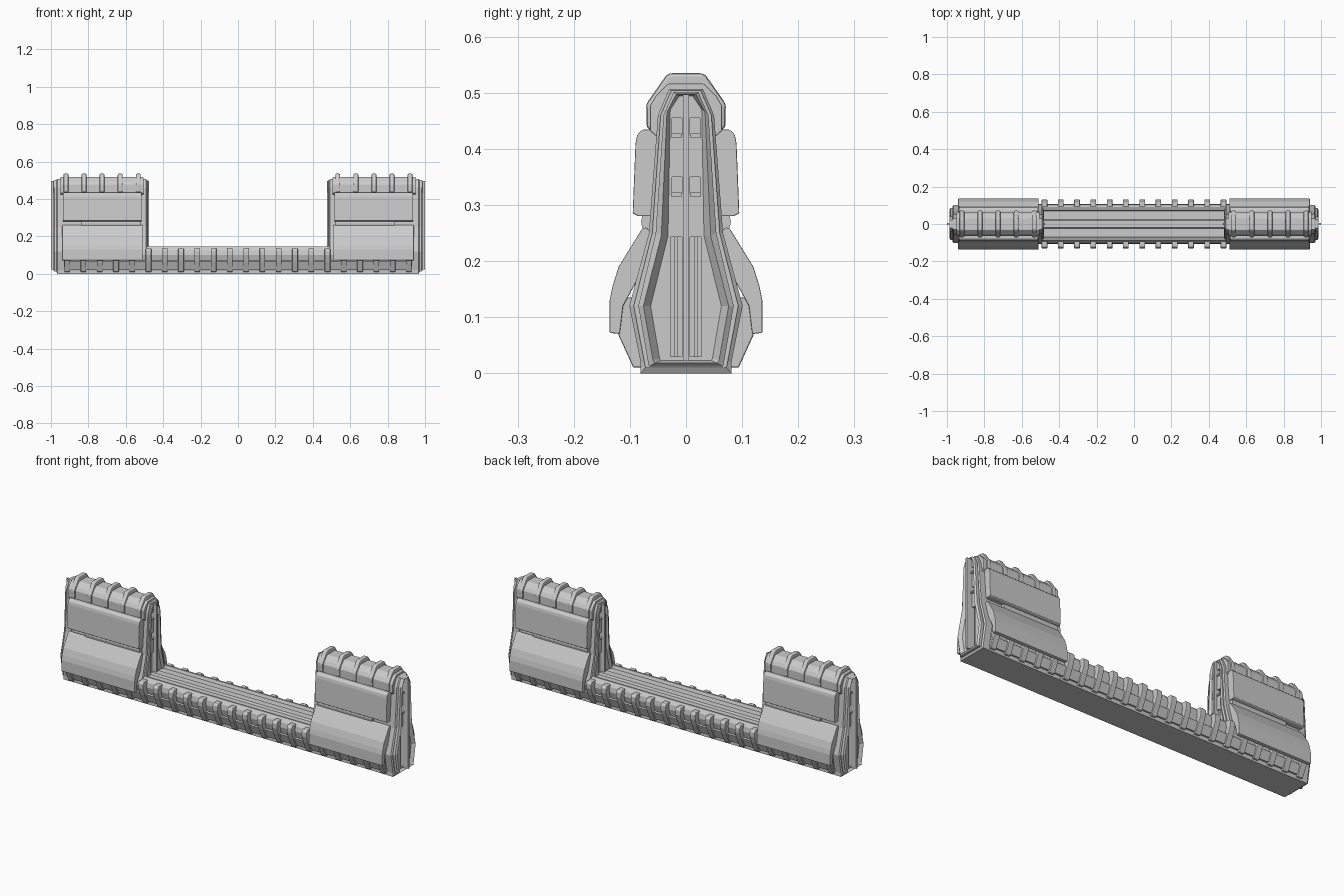
import bpy, bmesh


def full(half):
    """Close a right-hand (y, z) half outline by mirroring it across y = 0."""
    return half + [(-y, z) for y, z in reversed(half)]


def loft(bm, loops):
    """Skin a list of (outline, x) loops and cap both ends."""
    rows = [[bm.verts.new((x, y, z)) for y, z in pts] for pts, x in loops]
    n = len(rows[0])
    for a, b in zip(rows, rows[1:]):
        for i in range(n):
            j = (i + 1) % n
            bm.faces.new((a[i], a[j], b[j], b[i]))
    bm.faces.new(rows[0])
    bm.faces.new(rows[-1])


def make(name, lofts, mirror=(True, False), bevel=0.0, cutter=None):
    bm = bmesh.new()
    for loops in lofts:
        loft(bm, loops)
    bmesh.ops.recalc_face_normals(bm, faces=bm.faces)
    me = bpy.data.meshes.new(name)
    bm.to_mesh(me)
    bm.free()
    ob = bpy.data.objects.new(name, me)
    bpy.context.collection.objects.link(ob)
    if cutter:
        m = ob.modifiers.new("slots", 'BOOLEAN')
        m.object = cutter
        m.solver = 'EXACT'
    if bevel:
        m = ob.modifiers.new("bevel", 'BEVEL')
        m.width = bevel
        m.segments = 2
        m.limit_method = 'ANGLE'
    if any(mirror):
        m = ob.modifiers.new("mirror", 'MIRROR')
        m.use_axis = (mirror[0], mirror[1], False)
        m.use_clip = False
        m.use_mirror_merge = False
    return ob


def prism(pts, x0, x1):
    return [(pts, x0), (pts, x1)]


def box(x0, x1, y0, y1, z0, z1):
    return prism([(y0, z0), (y1, z0), (y1, z1), (y0, z1)], x0, x1)


# Long base rail with a grooved top
rail = full([(0.08, 0), (0.08, 0.015), (0.104, 0.10), (0.10, 0.125), (0.085, 0.145),
             (0.076, 0.145), (0.07, 0.13), (0.024, 0.13), (0.018, 0.14)])
make("base_rail", [prism(rail, -0.93, 0.93)], mirror=(False, False))

# Ribs along both sides of the rail
rib = [(0.078, 0.01), (0.094, 0.01), (0.119, 0.065), (0.131, 0.10),
       (0.131, 0.125), (0.122, 0.135), (0.09, 0.135)]
make("base_ribs", [prism(rib, 0.0435 * k - 0.015, 0.0435 * k + 0.015)
                   for k in range(1, 22, 2)], mirror=(True, True), bevel=0.003)

# Side strip behind the ribs
make("side_strip", [prism([(0.08, 0.02), (0.09, 0.02), (0.108, 0.065),
                           (0.102, 0.07)], -0.93, 0.93)], mirror=(False, True))

# Tower core
core = full([(0.078, 0), (0.096, 0.12), (0.062, 0.25), (0.048, 0.46), (0.03, 0.503)])
make("tower_core", [prism(core, 0.51, 0.93)])

# Nested outlines of the stepped tower ends
A = full([(0.081, 0), (0.081, 0.02), (0.101, 0.12), (0.066, 0.25), (0.05, 0.46), (0.030, 0.507)])
A2 = full([(0.072, 0.01), (0.074, 0.02), (0.093, 0.12), (0.06, 0.25), (0.045, 0.46), (0.026, 0.504)])
B = full([(0.066, 0.012), (0.068, 0.022), (0.085, 0.12), (0.054, 0.25), (0.04, 0.46), (0.022, 0.501)])
B2 = full([(0.056, 0.018), (0.059, 0.024), (0.076, 0.12), (0.044, 0.245), (0.034, 0.465), (0.017, 0.498)])
C = full([(0.044, 0.023), (0.047, 0.026), (0.063, 0.12), (0.032, 0.245), (0.028, 0.47), (0.012, 0.494)])


def outer(x):
    return x


def inner(x):
    return 0.5 - (x - 0.95) * 0.5


for label, fx in (("outer", outer), ("inner", inner)):
    # Cutters: tall lower slots and two pairs of small windows
    cuts = []
    for s in (-1, 1):
        for y1, z0, z1 in ((0.028, 0.03, 0.243), (0.025, 0.32, 0.35), (0.025, 0.425, 0.455)):
            y = sorted((s * 0.007, s * y1))
            cuts.append(box(fx(0.944), fx(1.01), y[0], y[1], z0, z1))
    cutter = make(label + "_slot_cutter", cuts, mirror=(False, False))
    cutter.hide_render = True
    cutter.hide_viewport = True
    cutter.display_type = 'WIRE'

    # Stepped end frame with a recessed centre
    steps = [(A, 0.93), (A, 0.965), (A2, 0.971), (A2, 0.966), (B, 0.966),
             (B, 0.980), (B2, 0.987), (C, 0.970)]
    make(label + "_end_frame", [[(p, fx(x)) for p, x in steps]], cutter=cutter)

    # Central upright and its two thin flanking rods
    bars = [box(fx(0.944), fx(1.0), -0.005, 0.005, 0.022, 0.497)]
    for s in (-1, 1):
        bars.append(box(fx(0.944), fx(0.962), s * 0.018 - 0.003, s * 0.018 + 0.003, 0.025, 0.246))
    make(label + "_end_bars", bars)

    # Slanted ladder lugs below the windows
    make(label + "_end_lugs", [box(fx(0.955), fx(0.98), y, y + 0.018, z, z + 0.008)
                               for y in (-0.026, 0.008) for z in (0.314, 0.419)])

# Lower armour panels
lower = [(0.07, 0.26), (0.078, 0.258), (0.120, 0.19), (0.131, 0.155), (0.136, 0.13),
         (0.136, 0.072), (0.118, 0.070), (0.112, 0.12), (0.09, 0.16), (0.055, 0.24)]
make("lower_panel", [prism(lower, 0.51, 0.94)], mirror=(True, True), bevel=0.002)

# Upper armour panels
upper = [(0.045, 0.435), (0.078, 0.434), (0.087, 0.425), (0.090, 0.41),
         (0.095, 0.285), (0.085, 0.28), (0.06, 0.28)]
make("upper_panel", [prism(upper, 0.515, 0.935)], mirror=(True, True), bevel=0.002)

# Stepped filler strip between the panels
make("panel_gap_strip", [prism([(0.05, 0.25), (0.076, 0.25), (0.08, 0.27), (0.076, 0.29),
                                (0.05, 0.29)], 0.52, 0.84)], mirror=(True, True))

# Roof cap
cap = full([(0.05, 0.42), (0.064, 0.432), (0.064, 0.477), (0.054, 0.494), (0.032, 0.516)])
make("roof_cap", [prism(cap, 0.505, 0.95)], bevel=0.002)

# Roof ribs arching over the cap
arch = full([(0.05, 0.43), (0.070, 0.436), (0.071, 0.48), (0.036, 0.53), (0.029, 0.535)])
make("roof_ribs", [prism(arch, x - 0.013, x + 0.013)
                   for x in (0.533, 0.63, 0.727, 0.823, 0.92)], bevel=0.006)
